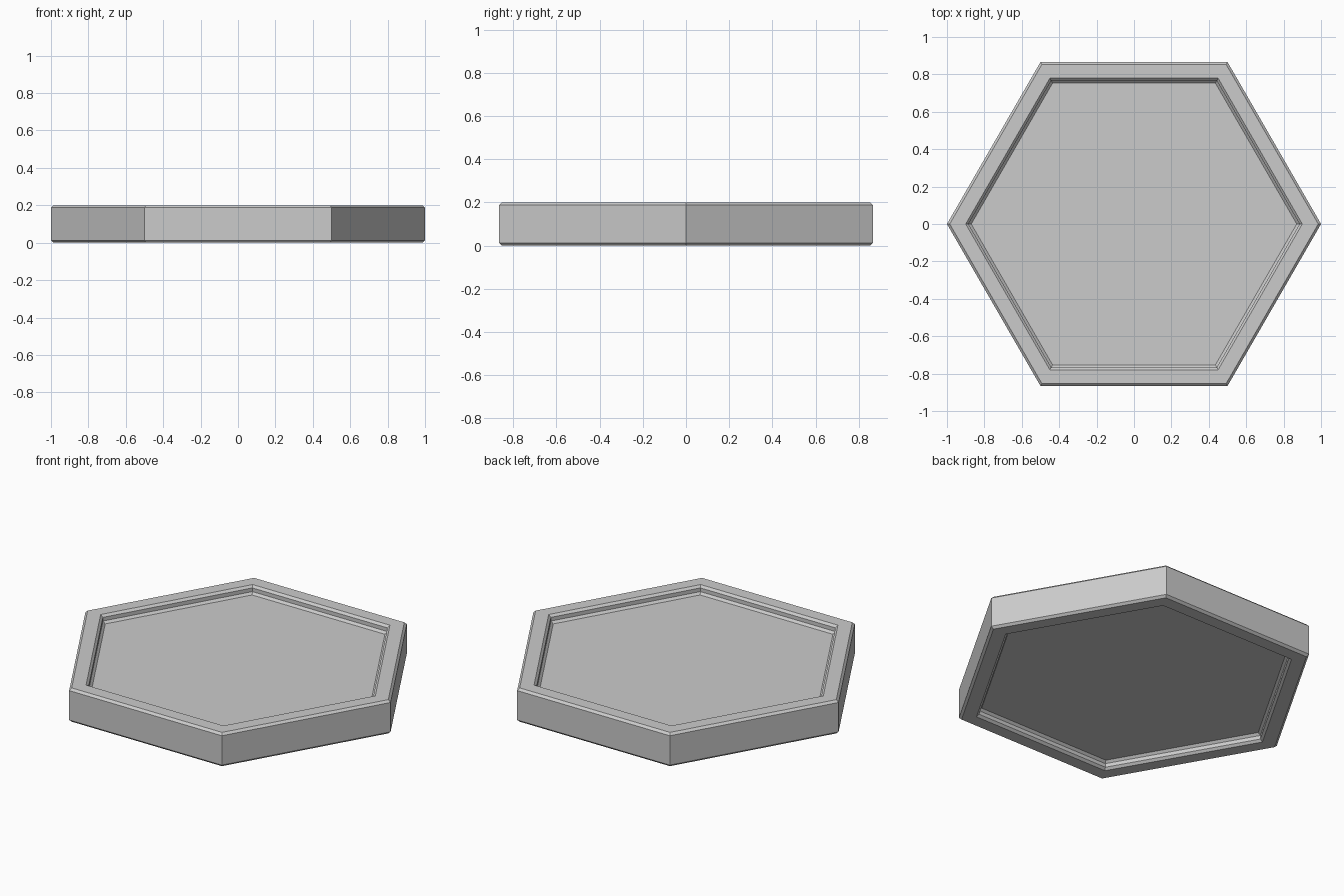
import bpy
import bmesh
from math import cos, sin, pi

SIDES = 6
HEIGHT = 0.2

default = bpy.data.objects.get("Cube")
if default:
    bpy.data.objects.remove(default, do_unlink=True)

# Single plain grey material
grey = bpy.data.materials.new("light grey")
grey.use_nodes = True
colour = (0.6, 0.6, 0.6, 1)
grey.diffuse_color = colour
grey.node_tree.nodes["Principled BSDF"].inputs["Base Color"].default_value = colour

# Upper half profile as (corner radius, depth below the top):
# recess floor, floor chamfer, wall, rim chamfer, flat rim, outer chamfer
upper = [(0.87, 0.048), (0.885, 0.035), (0.885, 0.013),
         (0.90, 0), (0.985, 0), (1, 0.013)]

# The underside mirrors the top
profile = [(r, HEIGHT - d) for r, d in upper]
profile += [(r, d) for r, d in reversed(upper)]

# Sweep the profile around six corners and close both recess floors
bm = bmesh.new()
rings = []
for radius, z in profile:
    rings.append([bm.verts.new((radius * cos(2 * pi * i / SIDES),
                                radius * sin(2 * pi * i / SIDES), z))
                  for i in range(SIDES)])
for a, b in zip(rings, rings[1:]):
    for i in range(SIDES):
        j = (i + 1) % SIDES
        bm.faces.new((a[i], b[i], b[j], a[j]))
bm.faces.new(rings[0])
bm.faces.new(list(reversed(rings[-1])))
bmesh.ops.recalc_face_normals(bm, faces=bm.faces)

mesh = bpy.data.meshes.new("hexagonal_tile")
bm.to_mesh(mesh)
bm.free()
mesh.materials.append(grey)
tile = bpy.data.objects.new("hexagonal_tile", mesh)
bpy.context.collection.objects.link(tile)
